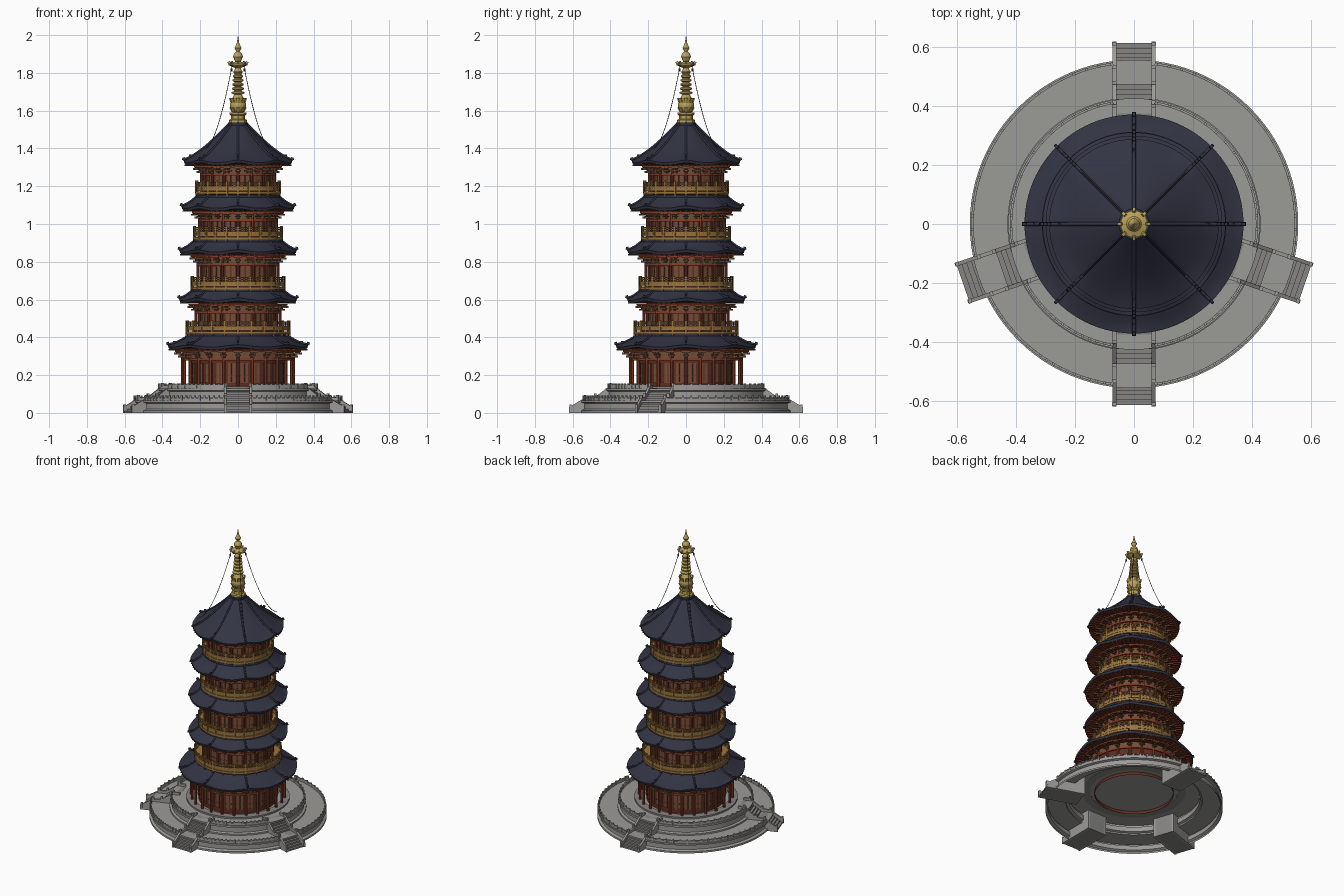
import bpy, bmesh, math
from math import radians, sin, cos, pi
from mathutils import Matrix

if "Cube" in bpy.data.objects:
    bpy.data.objects.remove(bpy.data.objects["Cube"])


def material(name, r, g, b):
    m = bpy.data.materials.new(name)
    m.use_nodes = True
    m.diffuse_color = (r, g, b, 1)
    m.node_tree.nodes["Principled BSDF"].inputs["Base Color"].default_value = (r, g, b, 1)
    return m


STONE = material("pale stone", 0.33, 0.325, 0.31)
STEP = material("worn stone", 0.24, 0.235, 0.225)
ROOF = material("slate roof", 0.032, 0.034, 0.056)
RED = material("red timber", 0.25, 0.05, 0.02)
DARK = material("dark red wall", 0.11, 0.027, 0.016)
BROWN = material("bracket brown", 0.17, 0.075, 0.04)
RAIL = material("ochre railing", 0.33, 0.18, 0.05)
GOLD = material("spire gold", 0.5, 0.36, 0.1)
IRON = material("dark iron", 0.03, 0.028, 0.028)


def finish(name, bm, mat, smooth=False):
    mesh = bpy.data.meshes.new(name)
    bm.to_mesh(mesh)
    bm.free()
    mesh.materials.append(mat)
    ob = bpy.data.objects.new(name, mesh)
    bpy.context.collection.objects.link(ob)
    if smooth:
        bpy.ops.object.select_all(action="DESELECT")
        ob.select_set(True)
        bpy.context.view_layer.objects.active = ob
        bpy.ops.object.shade_smooth_by_angle(angle=radians(35))
    return ob


def lathe(name, profile, mat, steps=64, arcs=((0, 360),), lift=None, smooth=True):
    """Turn an (r, z) profile about z; lift(angle, r) may raise points."""
    bm = bmesh.new()
    for a0, a1 in arcs:
        n = max(2, round(steps * (a1 - a0) / 360))
        rows = []
        for i in range(n + 1):
            a = radians(a0 + (a1 - a0) * i / n)
            rows.append([bm.verts.new((r * cos(a), r * sin(a), z + (lift(a, r) if lift else 0)))
                         for r, z in profile])
        for p, q in zip(rows, rows[1:]):
            for j in range(len(profile) - 1):
                bm.faces.new((p[j], q[j], q[j + 1], p[j + 1]))
    bmesh.ops.remove_doubles(bm, verts=bm.verts, dist=1e-5)
    return finish(name, bm, mat, smooth)


def band(name, r, z, w, h, mat, **kw):
    """Ring of rectangular section centred on radius r and height z."""
    x, y = w / 2, h / 2
    return lathe(name, [(r + x, z - y), (r + x, z + y), (r - x, z + y),
                        (r - x, z - y), (r + x, z - y)], mat, **kw)


def around(name, boxes, angles, mat):
    """Repeat boxes (radius, side, z, (size), tilt) at each angle."""
    bm = bmesh.new()
    for a in angles:
        for r, t, z, size, tilt in boxes:
            m = (Matrix.Rotation(radians(a), 4, "Z") @ Matrix.Translation((r, t, z))
                 @ Matrix.Rotation(tilt, 4, "Y") @ Matrix.Diagonal((*size, 1)))
            bmesh.ops.create_cube(bm, size=1, matrix=m)
    return finish(name, bm, mat)


def columns(name, r, z0, z1, rad, angles, mat):
    bm = bmesh.new()
    for a in angles:
        m = Matrix.Rotation(radians(a), 4, "Z") @ Matrix.Translation((r, 0, (z0 + z1) / 2))
        bmesh.ops.create_cone(bm, cap_ends=True, segments=8, radius1=rad, radius2=rad,
                              depth=z1 - z0, matrix=m)
    return finish(name, bm, mat, True)


def prisms(name, profile, spans, angles, mat):
    """Extrude an (r, z) outline sideways over each span, at each angle."""
    bm = bmesh.new()
    for a in angles:
        rot = Matrix.Rotation(radians(a), 4, "Z")
        for t0, t1 in spans:
            lo, hi = [[bm.verts.new(rot @ Matrix.Translation((r, t, z)).translation)
                       for r, z in profile] for t in (t0, t1)]
            bm.faces.new(lo)
            bm.faces.new(hi[::-1])
            for i in range(len(lo)):
                j = (i + 1) % len(lo)
                bm.faces.new((lo[j], lo[i], hi[i], hi[j]))
    bmesh.ops.recalc_face_normals(bm, faces=bm.faces)
    return finish(name, bm, mat)


def rods(name, path, angles, depth, mat):
    """Round rods along an (r, z) path, at each angle."""
    cu = bpy.data.curves.new(name, "CURVE")
    cu.dimensions, cu.bevel_depth, cu.bevel_resolution, cu.use_fill_caps = "3D", depth, 1, True
    for a in map(radians, angles):
        sp = cu.splines.new("POLY")
        sp.points.add(len(path) - 1)
        for p, (r, z) in zip(sp.points, path):
            p.co = (r * cos(a), r * sin(a), z, 1)
    cu.materials.append(mat)
    bpy.context.collection.objects.link(bpy.data.objects.new(name, cu))


def spread(n, offset=0.0):
    return [360 * (i + offset) / n for i in range(n)]


# Two-tier hollow terrace
STAIRS = [-90, -19, 90, 199]
lathe("terrace", [(.558, 0), (.558, .012), (.543, .02), (.543, .05), (.558, .055), (.558, .065),
                  (.43, .065), (.43, .075), (.415, .08), (.415, .113), (.427, .118),
                  (.427, .13), (0, .13)], STONE, steps=96)

# Stone balustrades, broken at the stairs
for tier, r, z, n in (("lower", .549, .065, 20), ("upper", .418, .13, 14)):
    gap = math.degrees(math.asin(.075 / r))
    ends = STAIRS + [STAIRS[0] + 360]
    arcs = [(a + gap, b - gap) for a, b in zip(ends, ends[1:])]
    posts = [a + (b - a) * i / n for a, b in arcs for i in range(n + 1)]
    band(f"{tier}_balustrade_panel", r, z + .007, .005, .014, STONE, steps=96, arcs=arcs)
    band(f"{tier}_balustrade_rail", r, z + .018, .008, .004, STONE, steps=96, arcs=arcs)
    around(f"{tier}_balustrade_posts", [(r, 0, z + .013, (.009, .009, .026), 0)], posts, STONE)

# Four stairways: zigzag flights between sloped side walls
flight = [(.615, 0)]
for r0, r1, z0 in ((.615, .515, 0), (.475, .375, .065)):
    for i in range(6):
        z = z0 + .065 * (i + 1) / 6
        flight += [(r0 + (r1 - r0) * i / 6, z), (r0 + (r1 - r0) * (i + 1) / 6, z)]
    if z0 == 0:
        flight.append((.475, .065))
flight += [(.36, .131), (.36, 0)]
prisms("stair_steps", flight, [(-.06, .06)], STAIRS, STEP)
prisms("stair_side_walls", [(.62, 0), (.62, .03), (.535, .08), (.48, .086), (.40, .145),
                            (.36, .147), (.36, 0)], [(-.073, -.06), (.06, .073)], STAIRS, STONE)
around("stair_posts", [(r, t, z, (.012, .015, .03), 0) for t in (-.0665, .0665)
                       for r, z in ((.612, .03), (.535, .08), (.48, .088), (.40, .142))],
       STAIRS, STONE)


def storey(k, floor, balcony, col, eave, out, top_r, top_z):
    n = 24 if k == 1 else 16
    wall = col - (.045 if k == 1 else .014)
    bay, half = spread(n), spread(n, .5)
    h = eave - floor

    # Walls, lattice panels and columns
    lathe(f"wall_{k}", [(wall, floor - .02), (wall, eave + .02)], DARK)
    w = 2 * pi * wall / n
    mid = floor + h * .4
    around(f"wall_panels_{k}", [(wall - .001, s * w * .18, mid, (.009, w * .26, h * .5), 0)
                                for s in (-1, 1)], half, BROWN)
    around(f"panel_bars_{k}", [(wall + .002, 0, mid + d * h, (.008, w * .72, .004), 0)
                               for d in (-.25, -.08, .25)], half, RED)
    columns(f"columns_{k}", col, floor, eave - .02, .009 if k == 1 else .007, bay, RED)
    band(f"column_beam_{k}", col, eave - .05, .01, .013, RED)
    if k == 1:
        band("plinth", .30, .135, .05, .012, STEP)

    # Stepped brackets under the eave
    around(f"brackets_{k}", [(col + .008, 0, eave - .036, (.035, .009, .01), 0),
                             (col + .016, 0, eave - .021, (.06, .009, .01), 0),
                             (col + .012, 0, eave - .03, (.008, .034, .007), 0),
                             (col + .03, 0, eave - .015, (.008, .04, .007), 0)], spread(24), BROWN)
    band(f"eave_purlin_{k}", col + .036, eave - .009, .009, .009, RED)
    band(f"bracket_backing_{k}", col - .004, eave - .03, .006, .04, BROWN)

    # Sweeping roof with raised corners at the eight ridges
    def lift(a, r):
        f = max(0, (r - top_r) / (out - top_r))
        return .012 * abs(cos(4 * a)) ** 3 * f ** 3
    path = [(out + (top_r - out) * t, eave + .014 + (top_z - eave - .014) * t ** 1.25)
            for t in (i / 8 for i in range(9))]
    lathe(f"roof_{k}", [(out - .004, eave)] + path, ROOF, steps=96, lift=lift)
    lathe(f"eave_soffit_{k}", [(wall, eave), (out - .004, eave)], DARK, steps=96, lift=lift)
    mid_r = (col + out) / 2 + .01
    around(f"rafters_{k}", [(mid_r, 0, eave - .001, (out - col - .03, .006, .006), 0)],
           spread(64), RED)
    ridge = [(r, z + .004 + lift(0, r)) for r, z in path]
    rods(f"ridges_{k}", [(out + .008, eave + .032)] + ridge, spread(8), .006, ROOF)
    around(f"ridge_ornaments_{k}", [(out - .002, 0, eave + .032, (.012, .009, .018), .3),
                                    (out - .035, 0, path[1][1] + .018, (.012, .008, .016), 0)],
           spread(8), ROOF)
    lathe(f"roof_collar_{k}", [(top_r + .012, top_z - .014), (top_r + .012, top_z + .002),
                               (top_r - .01, top_z + .004)], ROOF)

    # Balcony with posts, rails and low panels
    if balcony:
        b, z = balcony, floor
        lathe(f"balcony_support_{k}", [(wall, z - .022), (b - .02, z - .006)], BROWN)
        band(f"balcony_floor_{k}", (wall + b) / 2, z, b - wall, .014, RAIL)
        band(f"balcony_panel_{k}", b - .004, z + .02, .004, .02, RAIL)
        for i, d in enumerate((.033, .046, .056)):
            band(f"balcony_rail_{k}_{i}", b - .004, z + d, .007, .005, RAIL)
        around(f"balcony_posts_{k}", [(b - .004, 0, z + .03, (.009, .009, .068), 0)],
               spread(24), RAIL)
        around(f"balcony_balusters_{k}", [(b - .004, 0, z + .038, (.005, .004, .036), 0)],
               spread(72, .5), BROWN)
        around(f"balcony_corbels_{k}", [(b - .02, 0, z - .012, (.04, .009, .012), 0)],
               spread(24), BROWN)


for k, dims in enumerate([(.13, 0, .293, .335, .372, .25, .415),
                          (.425, .277, .222, .582, .313, .235, .652),
                          (.66, .252, .212, .838, .311, .225, .915),
                          (.925, .239, .204, 1.07, .30, .21, 1.152),
                          (1.165, .226, .193, 1.312, .288, .04, 1.535)], 1):
    storey(k, *dims)

# Gilded spire: octagonal foot, lotus bulb, stacked rings, canopy, finial
lathe("spire_foot", [(.048, 1.53), (.048, 1.55), (.038, 1.555), (.038, 1.575), (.044, 1.58),
                     (.044, 1.59), (0, 1.595)], GOLD, steps=8, smooth=False)
spire = [(.024, 1.59), (.042, 1.615), (.043, 1.635), (.03, 1.665), (.022, 1.68)]
for i in range(6):
    z, r = 1.685 + i * .022, .034 - i * .002
    spire += [(.019, z), (r, z + .006), (r, z + .013), (.019, z + .019)]
spire += [(.015, 1.825), (.046, 1.84), (.046, 1.848), (.014, 1.86), (.026, 1.885), (.022, 1.9),
          (.009, 1.912), (.019, 1.932), (.007, 1.955), (.004, 1.975), (0, 2)]
lathe("spire", spire, GOLD, steps=24)
around("lotus_petals", [(.039, 0, 1.65, (.006, .02, .036), .3),
                        (.037, 0, 1.605, (.006, .02, .026), .5)], spread(8), GOLD)
around("canopy_points", [(.046, 0, 1.85, (.014, .01, .02), .4)], spread(8), GOLD)

# Sagging chains from canopy to roof corners
chain = [(.045 + .2 * t, 1.835 - .435 * (1 - (1 - t) ** 1.7)) for t in (i / 12 for i in range(13))]
rods("chains", chain, spread(4, .5), .0018, IRON)
around("chain_bells", [(.05, 0, 1.815, (.008, .008, .014), 0)], spread(4, .5), IRON)
